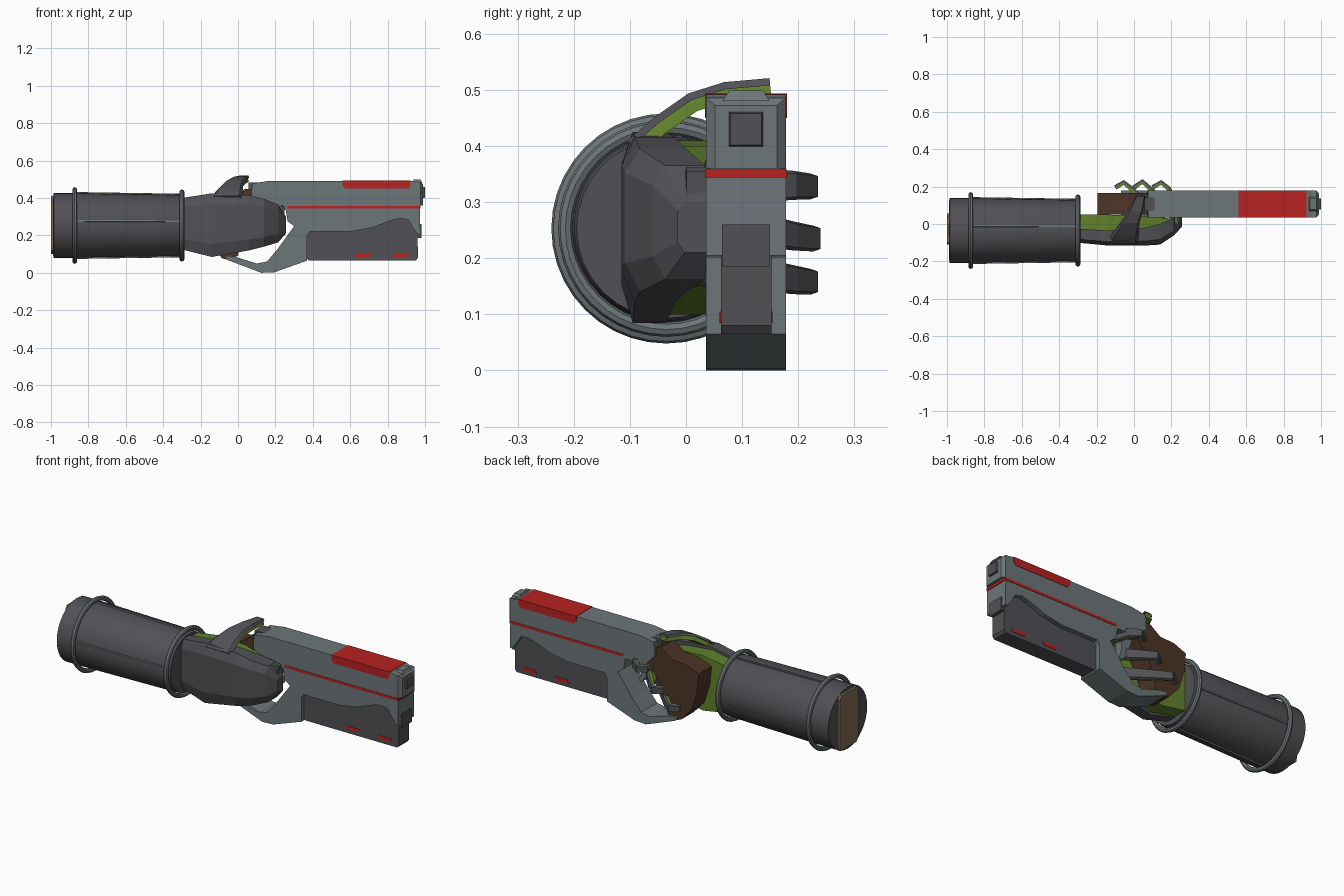
import bpy, bmesh, math
from mathutils import Vector

if "Cube" in bpy.data.objects:
    bpy.data.objects.remove(bpy.data.objects["Cube"])


def mat(name, r, g, b):
    m = bpy.data.materials.new(name)
    m.diffuse_color = (r, g, b, 1)
    m.use_nodes = True
    m.node_tree.nodes["Principled BSDF"].inputs["Base Color"].default_value = m.diffuse_color
    return m


DARK = mat("charcoal", .082, .08, .09)
GRAY = mat("steel gray", .155, .18, .19)
RED = mat("red", .48, .015, .015)
GREEN = mat("olive green", .12, .22, .025)
BROWN = mat("brown", .075, .036, .02)
TAN = mat("tan", .22, .15, .085)
Y0, Y1 = .036, .178          # width of the blaster
CY, CZ = -.035, .253         # axis of the sleeve


def finish(name, bm, m, smooth=False):
    bmesh.ops.recalc_face_normals(bm, faces=bm.faces[:])
    me = bpy.data.meshes.new(name)
    bm.to_mesh(me)
    bm.free()
    me.materials.append(m)
    ob = bpy.data.objects.new(name, me)
    bpy.context.collection.objects.link(ob)
    if smooth:
        bpy.context.view_layer.objects.active = ob
        ob.select_set(True)
        bpy.ops.object.shade_smooth_by_angle(angle=math.radians(35))
        ob.select_set(False)
    return ob


def loft(name, rings, m, closed=False, smooth=False):
    """Skin a list of equal rings; cap the ends unless closed into a loop."""
    bm = bmesh.new()
    vs = [[bm.verts.new(p) for p in r] for r in rings]
    n = len(vs[0])
    pairs = list(zip(vs, vs[1:])) + ([(vs[-1], vs[0])] if closed else [])
    for a, b in pairs:
        for i in range(n):
            j = (i + 1) % n
            bm.faces.new((a[i], a[j], b[j], b[i]))
    if not closed:
        bm.faces.new(vs[0])
        bm.faces.new(vs[-1])
    return finish(name, bm, m, smooth)


def slab(name, prof, y0, y1, m):
    """Extrude an x-z profile across y."""
    return loft(name, [[(x, y, z) for x, z in prof] for y in (y0, y1)], m)


def box(name, x0, x1, y0, y1, z0, z1, m):
    return slab(name, [(x0, z0), (x1, z0), (x1, z1), (x0, z1)], y0, y1, m)


def circle(x, r, n=32):
    return [(x, CY + r * math.cos(2 * math.pi * i / n),
             CZ + r * math.sin(2 * math.pi * i / n)) for i in range(n)]


def strap(name, pts, widths, wdir, lo, hi, m):
    """Band following a path, lying between two offsets from it."""
    pts = [Vector(p) for p in pts]
    w = Vector(wdir)
    rings = []
    for i, p in enumerate(pts):
        t = pts[min(i + 1, len(pts) - 1)] - pts[max(i - 1, 0)]
        n = t.cross(w).normalized()
        h = w * widths[i] / 2
        rings.append([p + n * lo - h, p + n * lo + h, p + n * hi + h * .8, p + n * hi - h * .8])
    return loft(name, rings, m)


# Sleeve with two rings, four long ribs and an end plate
loft("sleeve", [circle(-.988, .16), circle(-.985, .174), circle(-.87, .174),
                circle(-.30, .165), circle(-.285, .16)], DARK, smooth=True)
for k, (x, r) in enumerate([(-.873, .192), (-.30, .18)]):
    ring = [circle(x + .013 * math.cos(a), r + .013 * math.sin(a), 40)
            for a in [math.pi / 4 * i for i in range(8)]]
    loft("sleeve_ring_%d" % k, ring, GRAY, closed=True, smooth=True)
for k in range(4):
    a = math.radians(82 + 90 * k)
    rad = Vector((0, math.cos(a), math.sin(a)))
    tan = Vector((0, -math.sin(a), math.cos(a))) * .004
    ends = [(-.87, .176), (-.30, .167)]
    loft("sleeve_rib_%d" % k,
         [[Vector((x, CY, CZ)) + rad * (r + d) + tan * s
           for d, s in ((-.01, -1), (-.01, 1), (.004, 1), (.004, -1))] for x, r in ends], GRAY)
loft("sleeve_end_plate",
     [[(x, y, z) for y, z in ((-.11, .12), (-.09, .10), (.05, .10), (.055, .12),
                              (.055, .39), (.04, .41), (-.10, .41), (-.11, .39))]
      for x in (-1.0, -.98)], TAN)

# Blaster frame with open trigger guard; lower edge follows the fore-end curve
CURVE = [(.96, .205), (.93, .25), (.91, .283), (.87, .292), (.82, .28),
         (.72, .242), (.61, .222), (.385, .222), (.37, .2)]
slab("blaster_frame",
     [(.075, .478), (.17, .492), (.93, .492), (.97, .478), (.975, .205)] + CURVE +
     [(.37, .065), (.355, .06), (.195, .003), (.125, 0), (-.055, .068), (-.07, .092),
      (-.02, .087), (.1, .05), (.155, .06), (.21, .125), (.3, .25), (.265, .275),
      (.255, .335), (.13, .335), (.07, .40)], Y0, Y1, GRAY)
slab("trigger", [(.12, .34), (.20, .34), (.185, .27), (.205, .21), (.185, .205), (.15, .25)],
     .085, .13, GRAY)

# Dark fore-end, set in from the frame sides
slab("fore_end", CURVE + [(.37, .075), (.38, .065), (.95, .065), (.962, .08)], .062, .152, DARK)
box("fore_end_nose", .9, .98, .064, .15, .185, .26, DARK)
for k, x in enumerate((.625, .825)):
    slab("fore_end_mark_%d" % k,
         [(x, .085), (x + .08, .085), (x + .09, .105), (x + .01, .105)], .06, .154, RED)

# Red stripe and red top panel
box("red_stripe", .265, .977, Y0 - .002, Y1 + .002, .344, .358, RED)
slab("red_top_panel", [(.56, .494), (.56, .465), (.575, .45), (.91, .45), (.922, .465), (.922, .494)],
     Y0 - .002, Y1 + .002, RED)

# Muzzle cap, muzzle and sights
loft("muzzle_cap", [[(x, y, z) for y, z in ((.107 - w, .36), (.107 + w, .36), (.107 + w, t), (.107 - w, t))]
                    for x, w, t in ((.95, .071, .488), (.975, .071, .486), (.99, .055, .472))], GRAY)
loft("muzzle", [[(x, .107 + s * w, .43 + u * w) for s, u in ((-1, -1), (1, -1), (1, 1), (-1, 1))]
                for x, w in ((.97, .036), (1.0, .028))], DARK)
loft("front_sight", [[(x, .107 - w, z), (x, .107 + w, z), (x2, .107 + w, z), (x2, .107 - w, z)]
                     for x, x2, w, z in ((.93, .985, .042, .48), (.94, .975, .03, .499))], GRAY)
box("rear_sight", .055, .11, .07, .145, .43, .484, DARK)

# Brown grip
slab("grip", [(.09, .44), (.04, .45), (-.03, .40), (-.12, .395), (-.195, .365), (-.185, .26),
              (-.15, .15), (-.085, .078), (-.06, .07), (.0, .09), (.01, .16), (.06, .27), (.12, .34)],
     .05, .165, BROWN)


# Glove: armoured back over a green palm
def plate(x, zt, zb, yo, ye):
    h = zt - zb
    return [(x, ye, zt), (x, yo * .75 + ye * .25, zt), (x, yo, zt - h * .17), (x, yo, zb + h * .2),
            (x, yo * .75 + ye * .25, zb), (x, ye, zb), (x, ye, zb + h * .2), (x, ye, zt - h * .17)]


loft("glove_back", [plate(-.30, .40, .125, -.10, -.025), plate(-.14, .425, .085, -.115, -.035),
                    plate(.06, .415, .12, -.115, -.02), plate(.14, .395, .14, -.11, .0),
                    plate(.215, .365, .163, -.06, .034), plate(.256, .30, .21, -.015, .036)], DARK)
loft("glove_palm", [plate(-.31, .385, .13, -.06, .05), plate(-.14, .41, .10, -.08, .05),
                    plate(.02, .40, .13, -.08, .045), plate(.19, .36, .18, -.05, .03)], GREEN)

# Three curled fingers: dark outside, green inside
fingers = [[(.235, .0, .325), (.225, .10, .328), (.185, .19, .33), (.145, .222, .328), (.10, .195, .326)],
           [(.22, .0, .27), (.16, .11, .255), (.085, .19, .24), (.045, .227, .235), (.0, .195, .235)],
           [(.18, .0, .19), (.07, .11, .175), (-.015, .19, .162), (-.055, .222, .158), (-.10, .195, .158)]]
for k, path in enumerate(fingers):
    w = [.075, .062, .052, .046, .038]
    strap("finger_%d" % k, path, w, (0, 0, 1), 0, .013, DARK)
    strap("finger_lining_%d" % k, path, [v * .9 for v in w], (0, 0, 1), -.013, 0, GREEN)

# Thumb hooked over the top of the grip
thumb = [(-.06, -.095, .40), (-.045, -.05, .44), (-.02, .01, .482), (.01, .07, .501), (.035, .15, .508)]
strap("thumb", thumb, [.17, .14, .10, .075, .05], (-1, 0, 0), 0, .013, DARK)
strap("thumb_lining", thumb, [.15, .12, .09, .065, .045], (-1, 0, 0), -.022, 0, GREEN)
